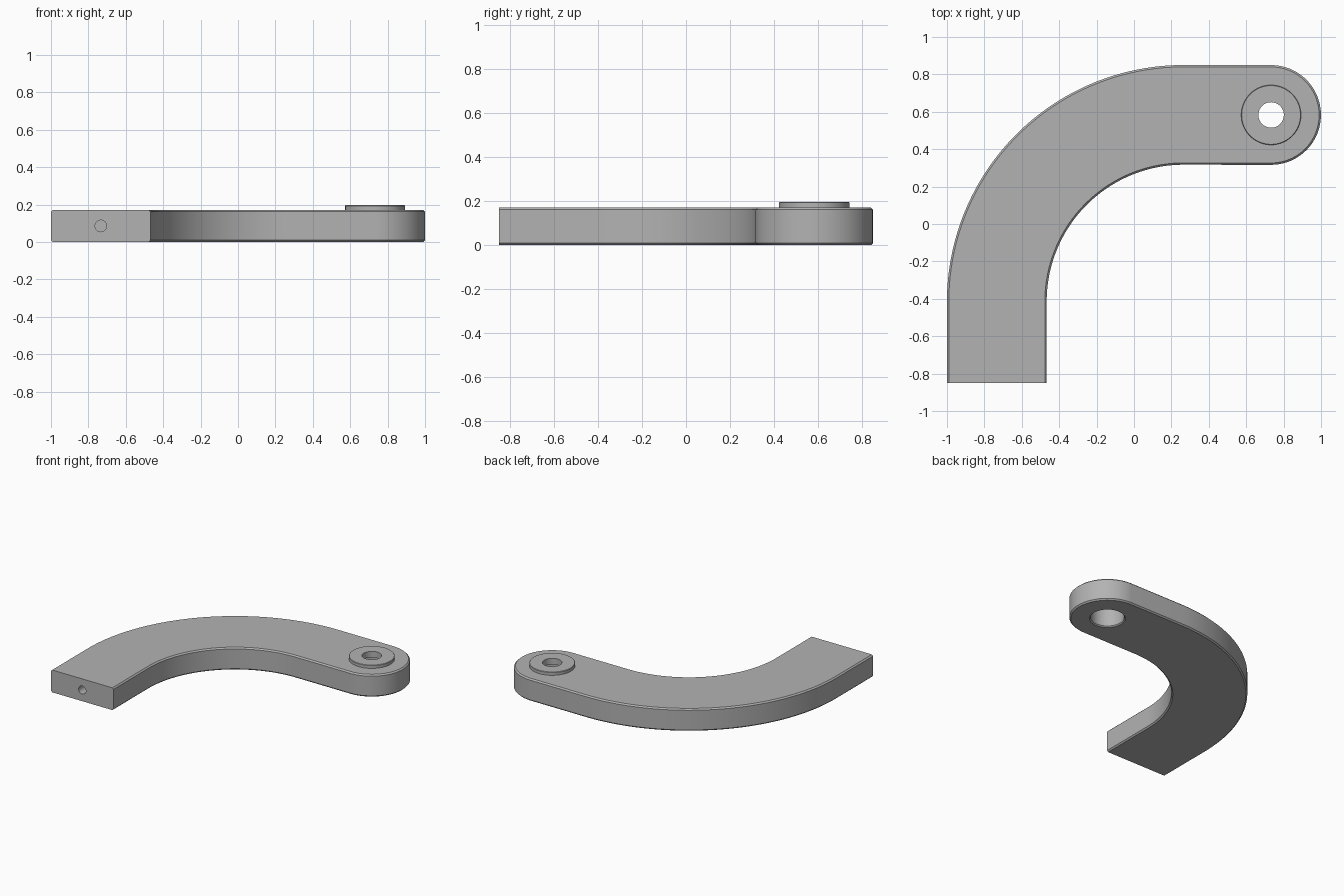
import bpy
import bmesh
from math import cos, sin, pi, radians
from mathutils import Matrix, Vector

cube = bpy.data.objects.get("Cube")
if cube:
    bpy.data.objects.remove(cube)

THICK = 0.172
EDGE = 0.01                      # chamfer on the long edges
BEND = Vector((0.265, -0.415))   # centre of the quarter bend
EYE = Vector((0.733, 0.583))     # centre of the pivot eye
R_OUT, R_IN, R_EYE = 1.265, 0.732, 0.2665
END_Y = -0.85

grey = bpy.data.materials.new("satin_grey")
grey.use_nodes = True
grey.diffuse_color = (0.45, 0.45, 0.45, 1)
bsdf = grey.node_tree.nodes["Principled BSDF"]
bsdf.inputs["Base Color"].default_value = grey.diffuse_color
bsdf.inputs["Roughness"].default_value = 0.5


def make_object(name, bm):
    bmesh.ops.recalc_face_normals(bm, faces=bm.faces)
    mesh = bpy.data.meshes.new(name)
    bm.to_mesh(mesh)
    bm.free()
    mesh.materials.append(grey)
    obj = bpy.data.objects.new(name, mesh)
    bpy.context.collection.objects.link(obj)
    return obj


def loft(name, rings):
    """Join closed rings of points in order and cap both ends."""
    bm = bmesh.new()
    loops = [[bm.verts.new(p) for p in ring] for ring in rings]
    n = len(loops[0])
    for a, b in zip(loops, loops[1:]):
        for i in range(n):
            j = (i + 1) % n
            bm.faces.new((a[i], a[j], b[j], b[i]))
    bm.faces.new(loops[0])
    bm.faces.new(loops[-1])
    return make_object(name, bm)


def arc(centre, radius, start, end, steps):
    angles = [radians(start + (end - start) * i / steps) for i in range(steps + 1)]
    return [centre + radius * Vector((cos(a), sin(a))) for a in angles]


def arm_outline(inset, z):
    points = [Vector((BEND.x - R_OUT + inset, END_Y))]
    points += arc(BEND, R_OUT - inset, 180, 90, 64)
    points += arc(EYE, R_EYE - inset, 90, -90, 64)
    points += arc(BEND, R_IN + inset, 90, 180, 64)
    points.append(Vector((BEND.x - R_IN - inset, END_Y)))
    return [(p.x, p.y, z) for p in points]


def turned(name, profile, matrix):
    """Solid of revolution from (radius, height) pairs."""
    rings = [[matrix @ Vector((r * cos(2 * pi * i / 96), r * sin(2 * pi * i / 96), z))
              for i in range(96)] for r, z in profile]
    return loft(name, rings)


def combine(target, tool, operation):
    mod = target.modifiers.new(operation.lower(), "BOOLEAN")
    mod.operation = operation
    mod.solver = "EXACT"
    mod.object = tool
    bpy.context.view_layer.objects.active = target
    bpy.ops.object.modifier_apply(modifier=mod.name)
    bpy.data.objects.remove(tool)


# Curved arm with chamfered long edges and a flat cut end
arm = loft("curved_arm", [arm_outline(EDGE, 0), arm_outline(0, EDGE),
                          arm_outline(0, THICK - EDGE), arm_outline(EDGE, THICK)])

# Raised round boss around the pivot
at_eye = Matrix.Translation((EYE.x, EYE.y, 0))
boss = turned("pivot_boss", [(0.16, 0.16), (0.16, 0.194), (0.157, 0.197)], at_eye)
combine(arm, boss, "UNION")

# Pivot hole: wide bore from below, narrow through the boss
bore = turned("pivot_bore", [(0.136, -0.01), (0.118, 0.008), (0.118, 0.15),
                             (0.068, 0.15), (0.068, 0.25)], at_eye)
combine(arm, bore, "DIFFERENCE")

# Small blind hole in the cut end
to_end = Matrix.Translation(((2 * BEND.x - R_OUT - R_IN) / 2, END_Y, THICK / 2))
drill = turned("end_drill", [(0.031, -0.05), (0.031, 0.25)],
               to_end @ Matrix.Rotation(-pi / 2, 4, "X"))
combine(arm, drill, "DIFFERENCE")

# Smooth shading with crisp edges
bpy.ops.object.select_all(action="DESELECT")
arm.select_set(True)
bpy.context.view_layer.objects.active = arm
bpy.ops.object.shade_smooth_by_angle(angle=radians(30))
